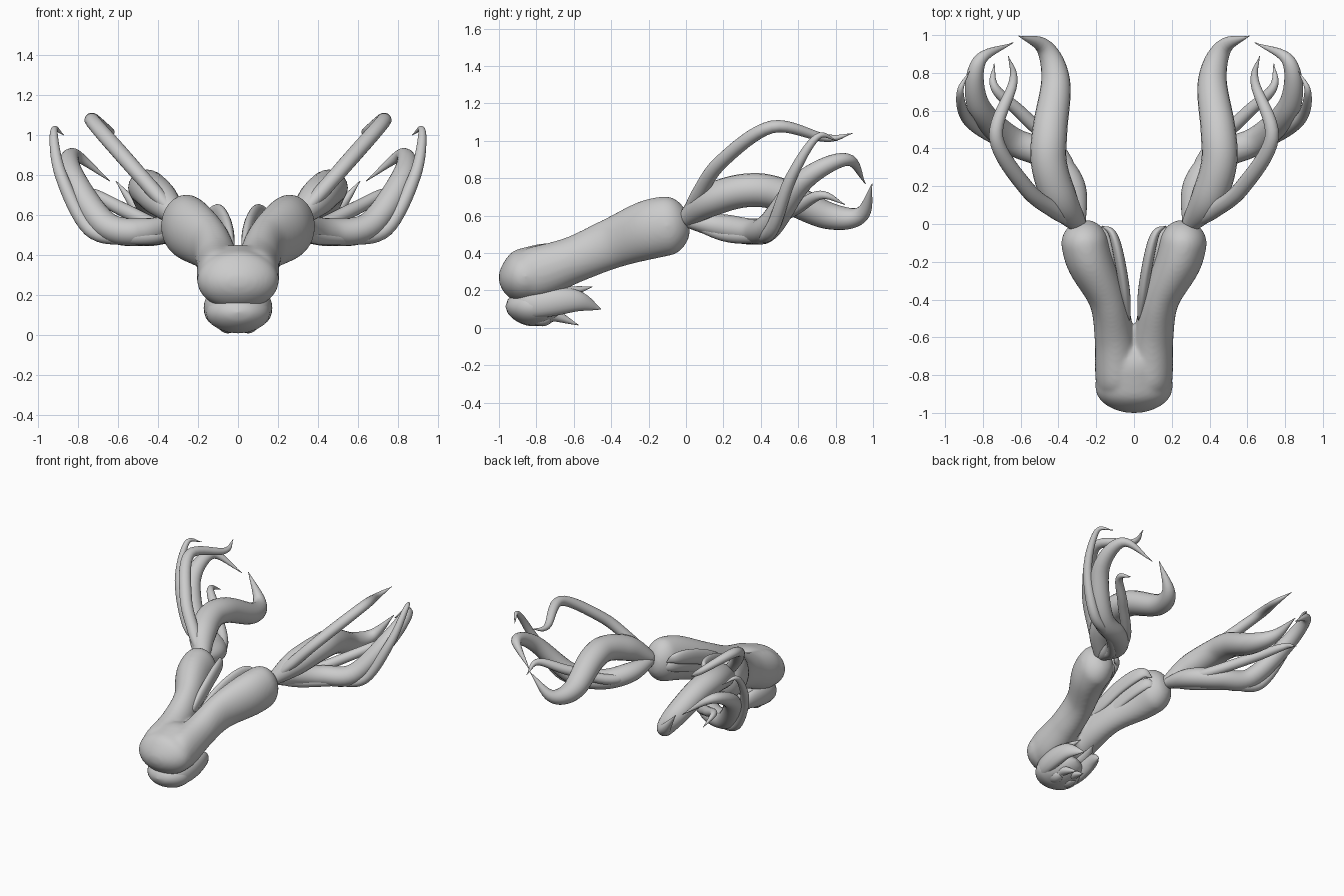
import bpy, bmesh, math
from mathutils import Vector

if "Cube" in bpy.data.objects:
    bpy.data.objects.remove(bpy.data.objects["Cube"])

grey = bpy.data.materials.new("grey")
grey.diffuse_color = (0.6, 0.6, 0.6, 1)
grey.use_nodes = True
grey.node_tree.nodes["Principled BSDF"].inputs["Base Color"].default_value = grey.diffuse_color


def spline(pts, steps):
    """Catmull-Rom samples through points of any dimension."""
    p = [Vector(q) for q in pts]
    p = [2 * p[0] - p[1]] + p + [2 * p[-1] - p[-2]]
    out = []
    for i in range(1, len(p) - 2):
        a, b, c, d = p[i - 1:i + 3]
        for k in range(steps):
            t = k / steps
            out.append(0.5 * (2 * b + (c - a) * t + (2 * a - 5 * b + 4 * c - d) * t * t
                              + (3 * b - a - 3 * c + d) * t ** 3))
    return out + [p[-2]]


def taper(t):
    """Thin root, full middle, pointed tip."""
    swell = 0.45 + 0.55 * math.sin(min(t / 0.22, 1) * math.pi / 2)
    return swell * (1 - (max(0, t - 0.4) / 0.6) ** 2)


def dome(t, cap):
    """Rounded ends."""
    e = min(1, min(t, 1 - t) / cap)
    return math.sqrt(max(0, 1 - (1 - e) ** 2))


def tube(name, pts, width=1, height=1, cap=0, steps=8, sides=20, mirror=True):
    """Tube through (x, y, z) with tapering radii, or (x, y, z, rx, rz) with domed ends."""
    samples = spline(pts, steps)
    centres = [Vector(s[:3]) for s in samples]
    last = len(centres) - 1
    bm = bmesh.new()
    rings = []
    for i, s in enumerate(samples):
        tan = centres[min(i + 1, last)] - centres[max(i - 1, 0)]
        side = tan.cross(Vector((0, 0, 1))).normalized()
        up = side.cross(tan).normalized()
        f = dome(i / last, cap) if cap else taper(i / last)
        rx, rz = (s[3], s[4]) if cap else (width, height)
        rx, rz = max(rx * f, 0.002), max(rz * f, 0.002)
        angles = [2 * math.pi * k / sides for k in range(sides)]
        rings.append([bm.verts.new(centres[i] + side * rx * math.cos(a) + up * rz * math.sin(a))
                      for a in angles])
    for a, b in zip(rings, rings[1:]):
        for k in range(sides):
            n = (k + 1) % sides
            bm.faces.new((a[k], a[n], b[n], b[k]))
    bm.faces.new(rings[0][::-1])
    bm.faces.new(rings[-1])
    bmesh.ops.recalc_face_normals(bm, faces=bm.faces)
    for f in bm.faces:
        f.smooth = True
    me = bpy.data.meshes.new(name)
    bm.to_mesh(me)
    bm.free()
    me.materials.append(grey)
    ob = bpy.data.objects.new(name, me)
    bpy.context.collection.objects.link(ob)
    if mirror:
        ob.modifiers.new("mirror", "MIRROR").use_mirror_merge = False
    return ob


def fuse(ob, other):
    """Join another part into ob, then blend both into one smooth skin."""
    bm = bmesh.new()
    bm.from_mesh(ob.data)
    bm.from_mesh(other.data)
    bm.to_mesh(ob.data)
    bm.free()
    bpy.data.objects.remove(other)
    rm = ob.modifiers.new("fuse", "REMESH")
    rm.mode = 'VOXEL'
    rm.voxel_size = 0.012
    rm.use_smooth_shade = True
    sm = ob.modifiers.new("soften", "SMOOTH")
    sm.factor = 0.5
    sm.iterations = 10


# forked body: two fat arms fused into one rounded front end
body = tube("forked_body", [
    (0.08, -0.92, 0.28, 0.1, 0.11), (0.09, -0.8, 0.295, 0.115, 0.14),
    (0.103, -0.6, 0.365, 0.106, 0.125), (0.14, -0.4, 0.45, 0.1, 0.135),
    (0.24, -0.18, 0.53, 0.125, 0.16), (0.28, 0.02, 0.56, 0.12, 0.15)],
    cap=0.12, steps=16, sides=32)
hub = tube("front_hub", [(0, -1, 0.245, 0.2, 0.125), (0, -0.88, 0.27, 0.206, 0.15),
                         (0, -0.72, 0.32, 0.19, 0.14), (0, -0.6, 0.36, 0.15, 0.12)],
           cap=0.4, steps=16, sides=32, mirror=False)
fuse(body, hub)

# thin petals on the inner face of each arm
for name, dx, dz in (("inner_petal", 0, 0), ("lower_inner_petal", 0.04, -0.07)):
    tube(name, [(0.03 + dx, -0.5, 0.44 + dz), (0.065 + dx, -0.25, 0.56 + dz),
                (0.11 + dx, -0.06, 0.61 + dz), (0.17 + dx, -0.01, 0.58 + dz)], 0.028, 0.055)

# tentacles fanning out from the end of each arm
root = (0.29, -0.01, 0.575)
tube("thick_inner_tentacle", [
    root, (0.39, 0.13, 0.68), (0.45, 0.32, 0.735), (0.445, 0.5, 0.715), (0.415, 0.76, 0.6),
    (0.475, 0.935, 0.605), (0.61, 0.995, 0.77)], 0.095, 0.09)
tube("high_tentacle", [
    root, (0.42, 0.07, 0.72), (0.57, 0.19, 0.89), (0.73, 0.46, 1.075),
    (0.64, 0.75, 1.015), (0.665, 0.89, 1.04)], 0.042, 0.038)
tube("thick_outer_tentacle", [
    root, (0.33, 0.2, 0.54), (0.46, 0.36, 0.515), (0.66, 0.45, 0.55), (0.825, 0.63, 0.79),
    (0.82, 0.86, 0.9), (0.64, 0.96, 0.77)], 0.075, 0.07)
tube("slim_outer_tentacle", [
    root, (0.36, 0.2, 0.5), (0.54, 0.38, 0.49), (0.74, 0.46, 0.53), (0.885, 0.56, 0.8),
    (0.92, 0.7, 1.02), (0.87, 0.81, 1.0)], 0.038, 0.038)
tube("low_tentacle", [
    root, (0.36, 0.33, 0.53), (0.58, 0.57, 0.63),
    (0.735, 0.72, 0.71), (0.74, 0.85, 0.66)], 0.036, 0.036)

# bud under the front end, opening backwards into claws
tube("bud", [(0, -0.965, 0.115, 0.15, 0.09), (0, -0.8, 0.115, 0.16, 0.105),
             (0, -0.62, 0.13, 0.13, 0.08)], cap=0.45, steps=14, mirror=False)
for name, x, z, tip, tip_z, h in (("upper_claw", 0.1, 0.175, -0.5, 0.22, 0.04),
                                  ("side_claw", 0.12, 0.13, -0.455, 0.1, 0.075),
                                  ("lower_claw", 0.05, 0.055, -0.575, 0.015, 0.045)):
    tube(name, [(x * 0.6, -0.92, 0.115), (x, -0.78, z), (x * 0.95, tip - 0.14, z + 0.015),
                (x * 0.55, tip, tip_z)], 0.048, h)
